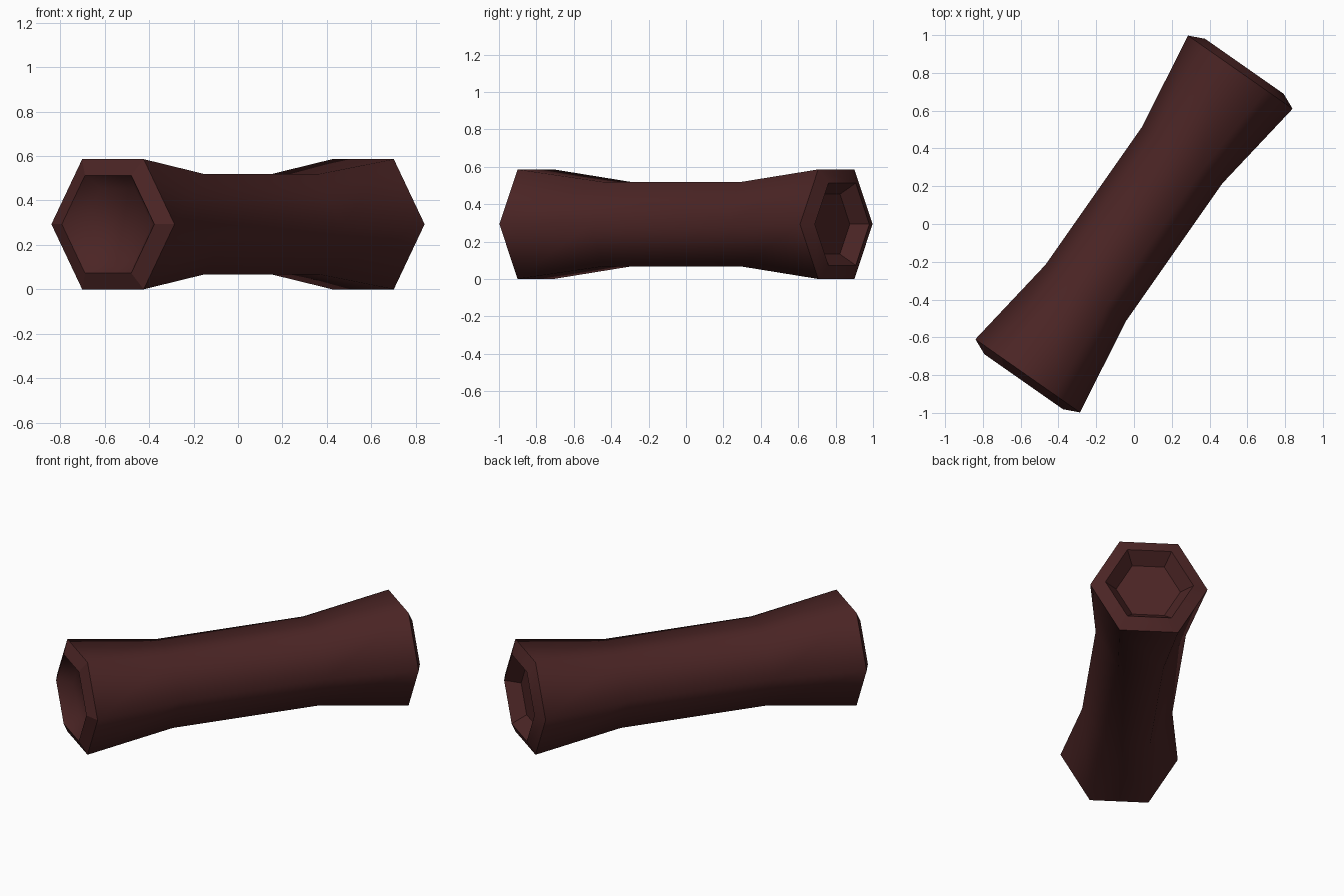
import bpy, bmesh, math
from mathutils import Matrix

cube = bpy.data.objects.get("Cube")
if cube:
    bpy.data.objects.remove(cube)

mat = bpy.data.materials.new("dark red brown")
mat.use_nodes = True
colour = (0.07, 0.018, 0.018, 1)
mat.diffuse_color = colour
mat.node_tree.nodes["Principled BSDF"].inputs["Base Color"].default_value = colour

# Half profile as (radius, distance along the axis), waist to recessed floor
half = [(0.26, 0.445), (0.338, 0.981), (0.254, 1.019), (0.185, 0.94)]
profile = [(r, -y) for r, y in reversed(half)] + half
last = len(profile) - 1
sides = 6

# Hexagonal barrel, pinched at the waist
bm = bmesh.new()
rings = []
for r, y in profile:
    angles = [math.tau * k / sides for k in range(sides)]
    rings.append([bm.verts.new((r * math.cos(a), y, r * math.sin(a))) for a in angles])
for i in range(last):
    for k in range(sides):
        n = (k + 1) % sides
        face = bm.faces.new((rings[i][k], rings[i][n], rings[i + 1][n], rings[i + 1][k]))
        face.smooth = i not in (1, last - 1)   # rim bevels stay flat

# Recessed end floors
for ring in (rings[0], rings[-1]):
    bm.faces.new(ring).smooth = True
bmesh.ops.recalc_face_normals(bm, faces=bm.faces)

# Crisp borders on both sides of each rim bevel
for i in (1, 2, last - 2, last - 1):
    for k in range(sides):
        bm.edges.get((rings[i][k], rings[i][(k + 1) % sides])).smooth = False

# Turn the barrel on its side and rest it on the ground
bm.transform(Matrix.Translation((0, 0, 0.293)) @ Matrix.Rotation(math.radians(-35), 4, "Z"))
mesh = bpy.data.meshes.new("hexagonal_handle")
bm.to_mesh(mesh)
bm.free()
mesh.materials.append(mat)
handle = bpy.data.objects.new("hexagonal_handle", mesh)
bpy.context.collection.objects.link(handle)
